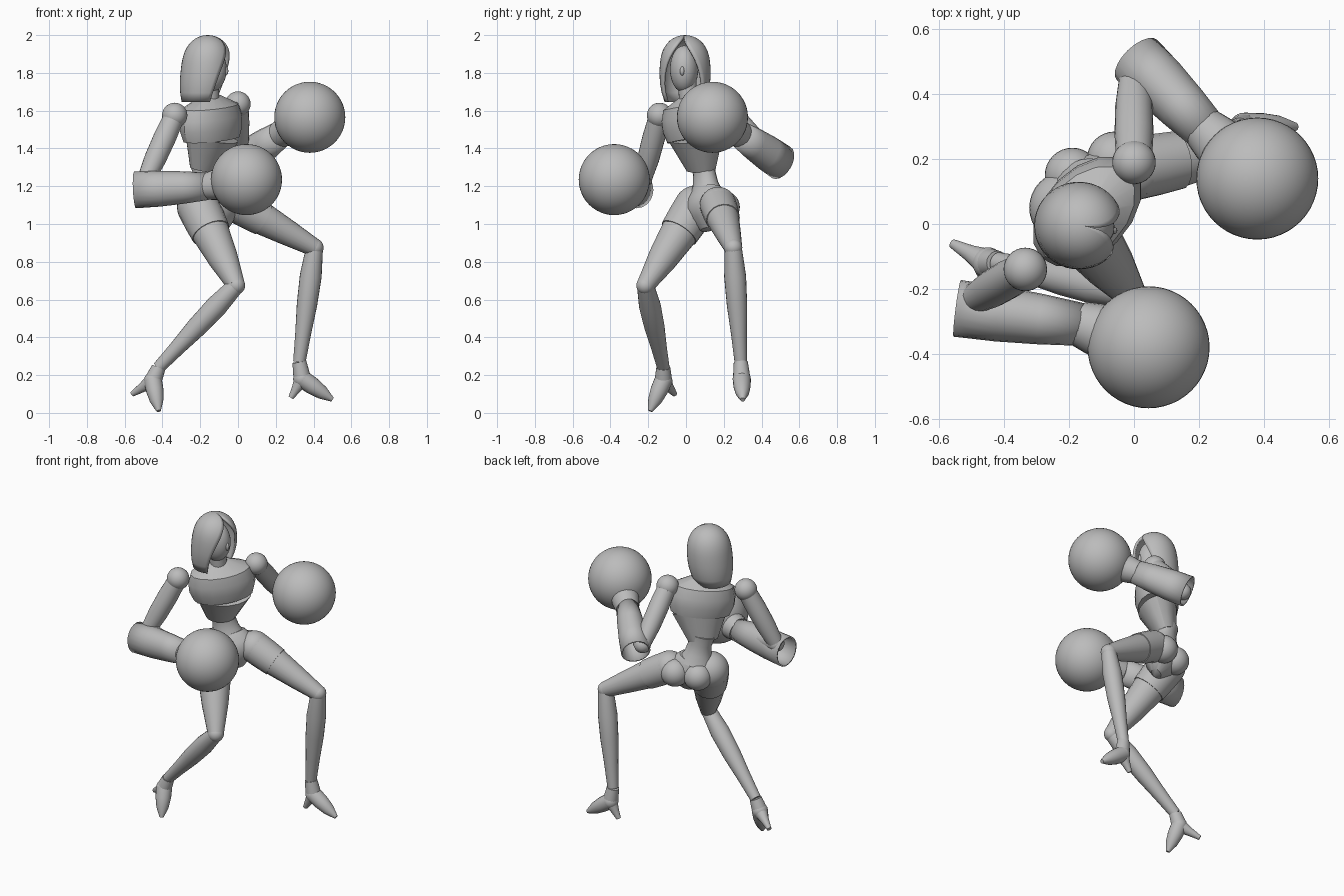
import bpy
import bmesh
import math
from mathutils import Vector

if "Cube" in bpy.data.objects:
    bpy.data.objects.remove(bpy.data.objects["Cube"], do_unlink=True)

GREY = (.5, .5, .5, 1)
grey = bpy.data.materials.new("plain_grey")
grey.use_nodes = True
grey.diffuse_color = GREY
grey.node_tree.nodes["Principled BSDF"].inputs["Base Color"].default_value = GREY


def finish(name, bm, crease=40):
    """Turn a bmesh into a shaded object with the grey material."""
    bmesh.ops.remove_doubles(bm, verts=bm.verts, dist=.0001)
    bmesh.ops.recalc_face_normals(bm, faces=bm.faces)
    mesh = bpy.data.meshes.new(name)
    bm.to_mesh(mesh)
    bm.free()
    mesh.materials.append(grey)
    obj = bpy.data.objects.new(name, mesh)
    bpy.context.collection.objects.link(obj)
    bpy.ops.object.select_all(action='DESELECT')
    obj.select_set(True)
    bpy.context.view_layer.objects.active = obj
    bpy.ops.object.shade_smooth_by_angle(angle=math.radians(crease))
    return obj


def skin(name, loops, closed, capped, crease=40):
    """Join successive point loops with quads."""
    bm = bmesh.new()
    rows = [[bm.verts.new(point) for point in loop] for loop in loops]
    count = len(rows[0])
    for low, high in zip(rows, rows[1:]):
        for i in range(count if closed else count - 1):
            j = (i + 1) % count
            bm.faces.new((low[i], low[j], high[j], high[i]))
    if capped:
        bm.faces.new(rows[0])
        bm.faces.new(rows[-1])
    return finish(name, bm, crease)


def tube(name, start, end, widths, depth=1, side=(0, 1, 0), segments=20, capped=True, crease=40):
    """Evenly spaced elliptical rings from start to end, one per half width."""
    start, end = Vector(start), Vector(end)
    axis = (end - start).normalized()
    across = Vector(side)
    across = (across - axis * across.dot(axis)).normalized()
    through = axis.cross(across) * depth
    loops = []
    for i, width in enumerate(widths):
        centre = start.lerp(end, i / (len(widths) - 1))
        turns = [math.tau * k / segments for k in range(segments)]
        loops.append([centre + (across * math.cos(a) + through * math.sin(a)) * width for a in turns])
    return skin(name, loops, True, capped, crease)


def ball(name, centre, size, segments=32):
    bm = bmesh.new()
    bmesh.ops.create_uvsphere(bm, u_segments=segments, v_segments=segments // 2, radius=1)
    bmesh.ops.scale(bm, vec=Vector(size), verts=bm.verts)
    bmesh.ops.translate(bm, vec=Vector(centre), verts=bm.verts)
    return finish(name, bm)


def joint(name, centre, radius, segments=32):
    return ball(name, centre, (radius, radius, radius), segments)


def thicken(obj, thickness):
    shell = obj.modifiers.new("thickness", 'SOLIDIFY')
    shell.thickness = thickness
    shell.offset = -1


# Torso: ribs under an overhanging chest plate, turned toward +x and -y
shoulder_line = (.7, .7, .15)
tube("ribcage", (-.18, .08, 1.29), (-.14, .05, 1.46), [.09, .13, .17], depth=.7,
     side=shoulder_line, segments=16, crease=28)
tube("chest_plate", (-.14, .05, 1.45), (-.15, .02, 1.68), [.18, .2, .2, .18, .06], depth=.65,
     side=shoulder_line, segments=16, crease=28)
tube("neck", (-.15, .02, 1.6), (-.15, 0, 1.8), [.05, .05])

# Waist, pelvis and seat
hip_line = (.87, .5, 0)
tube("waist", (-.18, .09, 1.33), (-.15, .11, 1.15), [.08, .07, .08, .11], depth=.8, side=hip_line)
tube("pelvis", (-.15, .11, 1.18), (-.08, .11, .97), [.1, .14, .15, .11, .04], depth=.7, side=hip_line)
joint("left_buttock", (-.06, .2, 1.09), .085)
joint("right_buttock", (-.19, .15, 1.08), .085)

# Head inside an open hood facing +x
ball("head", (-.15, -.01, 1.82), (.09, .075, .125))
ball("nose", (-.065, -.02, 1.81), (.014, .012, .025), segments=12)


def hood_loop(step):
    """Horizontal arc, open in front; the opening narrows toward the crown."""
    t = 1 - (1 - step) ** 2
    rise = (t - .4) / .6
    radius = .135 * math.sqrt(1 - rise ** 3) if rise > 0 else .135 - .06 * rise ** 2
    gap = math.radians(58) * (1 - t * t)
    arc = [gap + (math.tau - 2 * gap) * k / 28 - .17 for k in range(29)]
    middle = -.16 - .03 * (1 - t) ** 2
    return [(middle + radius * math.cos(a), radius * math.sin(a) - .005, 1.645 + .355 * t) for a in arc]


thicken(skin("hood", [hood_loop(i / 14) for i in range(15)], False, False), .014)

# Joint positions of the boxing stance
stance = {
    "left": dict(
        shoulder=(0, .19, 1.635), elbow=(0, .45, 1.35), sleeve=(.01, .505, 1.325),
        wrist=(.225, .285, 1.475), glove=(.38, .14, 1.565),
        hip=(0, .17, 1.1), knee=(.405, .25, .875), ankle=(.325, .29, .27),
        instep=(.34, .295, .18), toe=(.5, .3, .07), heel=(.28, .295, .08)),
    "right": dict(
        shoulder=(-.335, -.14, 1.575), elbow=(-.49, -.23, 1.23), sleeve=(-.545, -.26, 1.18),
        wrist=(-.16, -.31, 1.2), glove=(.045, -.38, 1.235),
        hip=(-.21, .05, 1.09), knee=(-.01, -.215, .675), ankle=(-.42, -.12, .24),
        instep=(-.45, -.12, .17), toe=(-.42, -.19, .01), heel=(-.56, -.06, .1)),
}
hip_size = {"left": .097, "right": .113}

for label, points in stance.items():
    at = {part: Vector(place) for part, place in points.items()}
    hip_radius = hip_size[label]

    # Arm
    joint(label + "_shoulder", at["shoulder"], .067)
    tube(label + "_upper_arm", at["shoulder"], at["elbow"], [.055, .06, .058, .046], side=(1, 0, 0))
    joint(label + "_elbow", at["elbow"], .05)
    tube(label + "_inner_forearm", at["elbow"], at["wrist"], [.05, .05])

    # Hollow flared sleeve, cuff and round glove
    forearm = at["wrist"] - at["sleeve"]
    level = forearm.cross(Vector((0, 0, 1)))
    thicken(tube(label + "_sleeve", at["sleeve"], at["wrist"], [.088, .086, .078, .066],
                 depth=1.1, side=level, capped=False), .01)
    tube(label + "_glove_cuff", at["wrist"].lerp(at["glove"], -.05), at["wrist"].lerp(at["glove"], .6),
         [.07, .08, .085, .12], side=level)
    joint(label + "_glove", at["glove"], .188, segments=48)

    # Leg, with a shorts leg standing slightly proud of the thigh
    joint(label + "_hip", at["hip"], hip_radius)
    tube(label + "_thigh", at["hip"], at["knee"],
         [hip_radius, hip_radius * .88, hip_radius * .7, .048])
    tube(label + "_shorts_leg", at["hip"], at["hip"].lerp(at["knee"], .33),
         [hip_radius, hip_radius * .98, hip_radius * .93])
    joint(label + "_knee", at["knee"], .048)
    tube(label + "_shin", at["knee"], at["ankle"], [.045, .058, .054, .042, .033])

    # High-heeled shoe
    tube(label + "_shoe_collar", at["ankle"], at["instep"], [.037, .042, .046])
    joint(label + "_shoe_instep", at["instep"], .048)
    tube(label + "_shoe_toe", at["instep"], at["toe"], [.048, .046, .036, .012])
    tube(label + "_shoe_heel", at["instep"], at["heel"], [.045, .026, .014])
